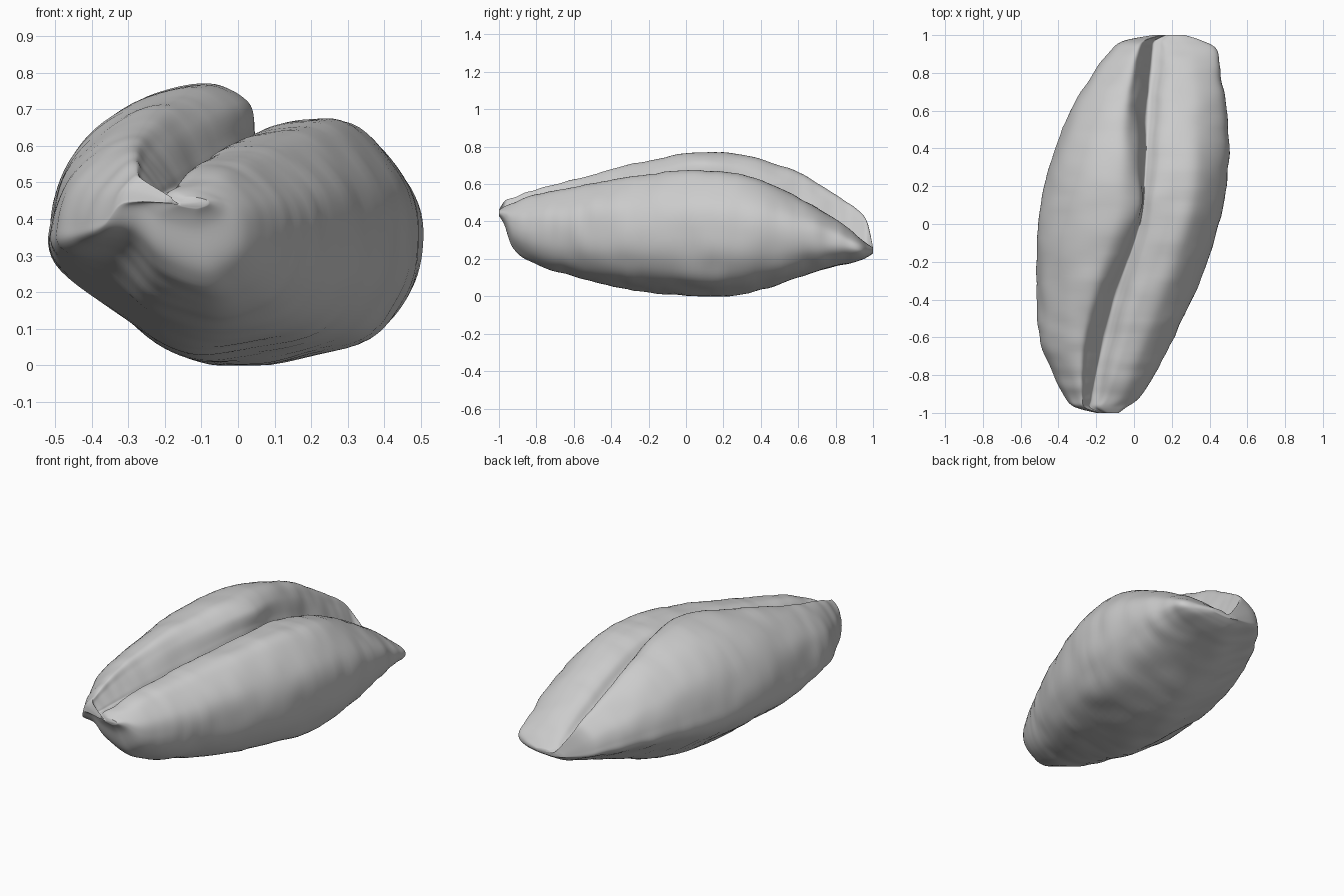
import bpy
import bmesh
from mathutils import Vector, noise

cube = bpy.data.objects.get("Cube")
if cube:
    bpy.data.objects.remove(cube, do_unlink=True)

RING_STEPS = 7
LENGTH_STEPS = 9

# Lengthwise profile: y, left x, right x, bottom z, left lobe top,
# right lobe top, crease x, crease floor z
SECTIONS = [
    (-1.0, -.2, -.08, .43, .46, .46, -.17, .44),
    (-.97, -.31, -.04, .38, .51, .48, -.23, .45),
    (-.92, -.36, .03, .25, .53, .5, -.22, .46),
    (-.8, -.42, .11, .17, .57, .54, -.2, .47),
    (-.62, -.49, .2, .11, .62, .58, -.16, .49),
    (-.35, -.51, .33, .05, .69, .63, -.09, .53),
    (0, -.5, .45, .005, .765, .67, .03, .6),
    (.3, -.44, .5, .015, .755, .65, .06, .57),
    (.6, -.33, .49, .1, .66, .53, .07, .45),
    (.8, -.21, .46, .16, .54, .41, .09, .34),
    (.92, -.12, .44, .19, .46, .32, .1, .28),
    (.97, -.05, .36, .21, .39, .28, .11, .26),
    (1.0, .1, .27, .23, .26, .26, .17, .25),
]


def spline(points, steps, closed):
    """Smooth curve passing through every point."""
    pts = [Vector(p) for p in points]
    n = len(pts)

    def at(i):
        return pts[i % n] if closed else pts[max(0, min(n - 1, i))]

    out = []
    for i in range(n if closed else n - 1):
        a, b, c, d = (at(i + k) for k in (-1, 0, 1, 2))
        for s in range(steps):
            t = s / steps
            out.append(b + (c - a) * (t / 2)
                       + (a * 2 - b * 5 + c * 4 - d) * (t * t / 2)
                       + (b * 3 - a - c * 3 + d) * (t ** 3 / 2))
    if not closed:
        out.append(pts[-1])
    return out


def cross_section(section):
    """Two rounded lobes folded together along a crease."""
    y, xl, xr, zb, ztl, ztr, gx, gz = section
    mid, half = (xl + xr) / 2, (xr - xl) / 2
    left, right = gx - xl, xr - gx
    hl, hr = ztl - zb, ztr - zb
    dl, dr = ztl - gz, ztr - gz
    # The crease opens towards both ends
    opening = abs(y - .1)
    lean = (.04 + .25 * opening) * left
    floor = (.04 + .08 * opening) * right
    # The left underside is cut away towards the front
    cut = .4 * max(0, -y - .3)
    outline = [
        (mid + (.1 + cut) * half, zb),
        (mid + .67 * half, zb + .09 * hr),
        (mid + .92 * half, zb + .27 * hr),
        (xr, zb + .5 * hr),
        (xr - .07 * right, zb + .75 * hr),
        (xr - .36 * right, ztr - .03 * hr),
        (gx + .36 * right, ztr),
        (gx + .1 * right + floor, ztr - .25 * dr),
        (gx + floor, gz + .2 * dr),
        (gx, gz),
        (gx - .3 * lean, gz + .2 * dl),
        (gx - lean, gz + .7 * dl),
        (gx - .22 * left - lean * .6, ztl),
        (xl + .4 * left, ztl - .06 * hl),
        (xl + .12 * left, zb + .77 * hl),
        (xl, zb + .55 * hl),
        (xl + .03 * left, zb + (.36 + cut * .4) * hl),
        (mid - .6 * half, zb + (.17 + cut) * hl),
        (mid - .24 * half, zb + (.02 + cut * .6) * hl),
    ]
    return [Vector((p.x, y, p.y)) for p in spline(outline, RING_STEPS, True)]


# Folded body lofted through the cross sections
bm = bmesh.new()
rings = [[bm.verts.new(p) for p in cross_section(s)]
         for s in spline(SECTIONS, LENGTH_STEPS, False)]
count = len(rings[0])
for a, b in zip(rings, rings[1:]):
    for i in range(count):
        j = (i + 1) % count
        bm.faces.new((a[i], a[j], b[j], b[i]))
bm.faces.new(rings[0])
bm.faces.new(rings[-1])
bmesh.ops.recalc_face_normals(bm, faces=bm.faces)

# Gentle dents and cross-grain wrinkles
bm.normal_update()
for v in bm.verts:
    fade = min(1, (1 - abs(v.co.y)) * 8)
    dents = noise.noise(v.co * 6) * .007
    grain = noise.noise(Vector((v.co.x * 5, v.co.y * 16, v.co.z * 5))) * .005
    v.co += v.normal * (dents + grain) * fade
    v.co.z = max(0, v.co.z)

mesh = bpy.data.meshes.new("folded_body")
bm.to_mesh(mesh)
bm.free()
body = bpy.data.objects.new("folded_body", mesh)
bpy.context.collection.objects.link(body)

grey = bpy.data.materials.new("plain_grey")
grey.use_nodes = True
colour = (.6, .6, .6, 1)
grey.diffuse_color = colour
grey.node_tree.nodes["Principled BSDF"].inputs["Base Color"].default_value = colour
mesh.materials.append(grey)

bpy.ops.object.select_all(action="DESELECT")
body.select_set(True)
bpy.context.view_layer.objects.active = body
bpy.ops.object.shade_smooth_by_angle(angle=1.0)
